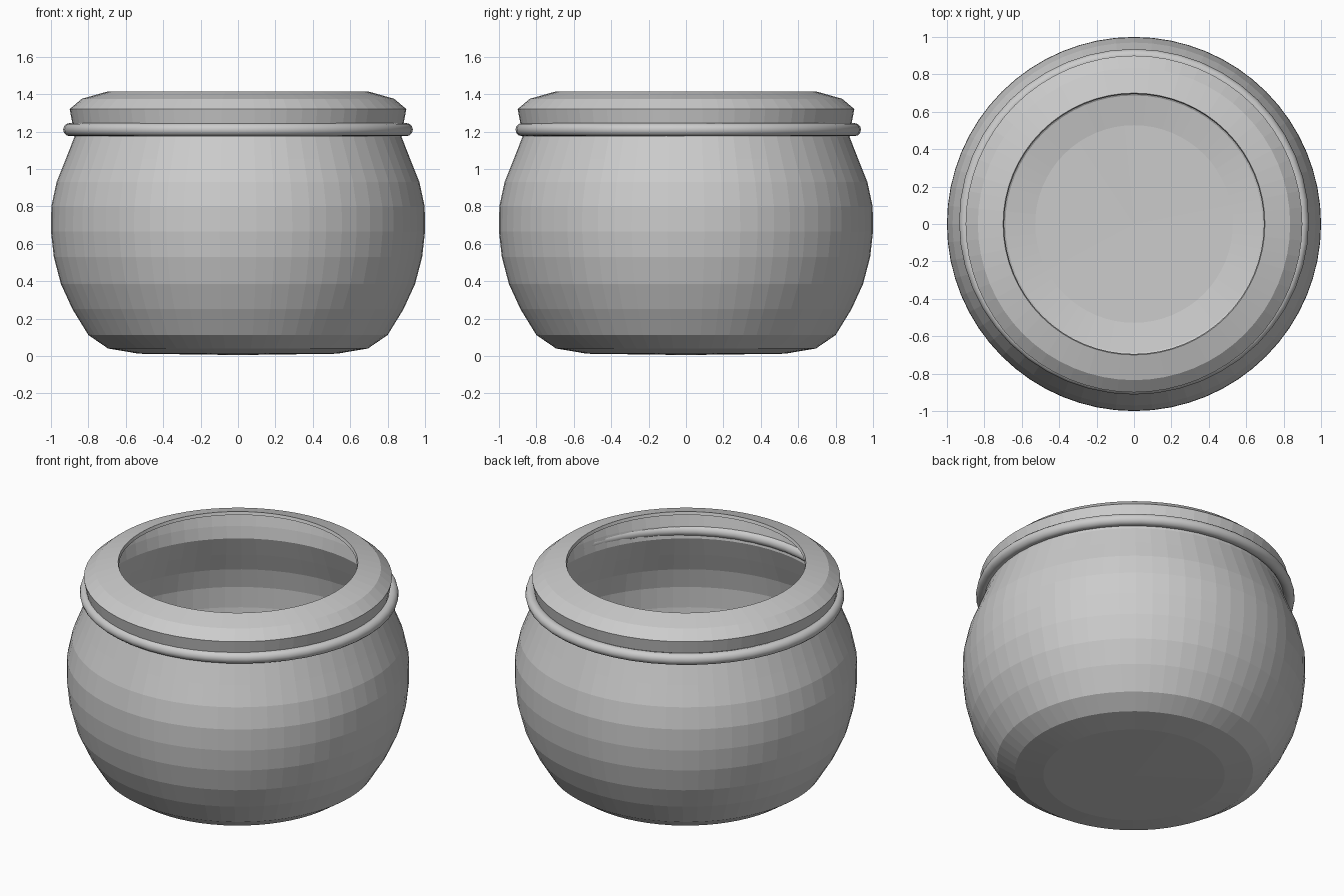
import bpy, bmesh
from math import cos, sin, tau

if "Cube" in bpy.data.objects:
    bpy.data.objects.remove(bpy.data.objects["Cube"])


def lathe(name, profile, segments):
    """Revolve an (r, z) profile about z; a zero radius makes a pole."""
    bm = bmesh.new()
    rings = []
    for r, z in profile:
        n = segments if r > 0 else 1
        rings.append([bm.verts.new((r * cos(tau * j / n), r * sin(tau * j / n), z))
                      for j in range(n)])
    for a, b in zip(rings, rings[1:]):
        for j in range(segments):
            k = (j + 1) % segments
            if len(a) == 1:
                bm.faces.new((a[0], b[k], b[j]))
            else:
                bm.faces.new((a[j], a[k], b[k], b[j]))
    bm.normal_update()
    mesh = bpy.data.meshes.new(name)
    bm.to_mesh(mesh)
    bm.free()
    obj = bpy.data.objects.new(name, mesh)
    bpy.context.collection.objects.link(obj)
    return obj


# Pot shell: slightly domed base, round belly, neck and inturned rim
profile = [(0, 0.005), (0.53, 0.012), (0.695, 0.04), (0.80, 0.112), (0.885, 0.25),
           (0.947, 0.385), (0.985, 0.53), (1.0, 0.665), (0.998, 0.80),
           (0.97, 0.93), (0.922, 1.05), (0.875, 1.17), (0.885, 1.24),
           (0.90, 1.32), (0.835, 1.375), (0.70, 1.413)]
pot = lathe("pot", profile, 64)
wall = pot.modifiers.new("wall", 'SOLIDIFY')
wall.thickness = 0.02
wall.offset = -1

# Cord ring round the neck, set slightly back
bpy.ops.mesh.primitive_torus_add(major_radius=0.90, minor_radius=0.035,
                                 major_segments=48, minor_segments=12,
                                 location=(0, 0.012, 1.21))
ring = bpy.context.object
ring.name = "neck_ring"
ring.scale = (1, 0.988, 1)
bpy.ops.object.shade_smooth()
